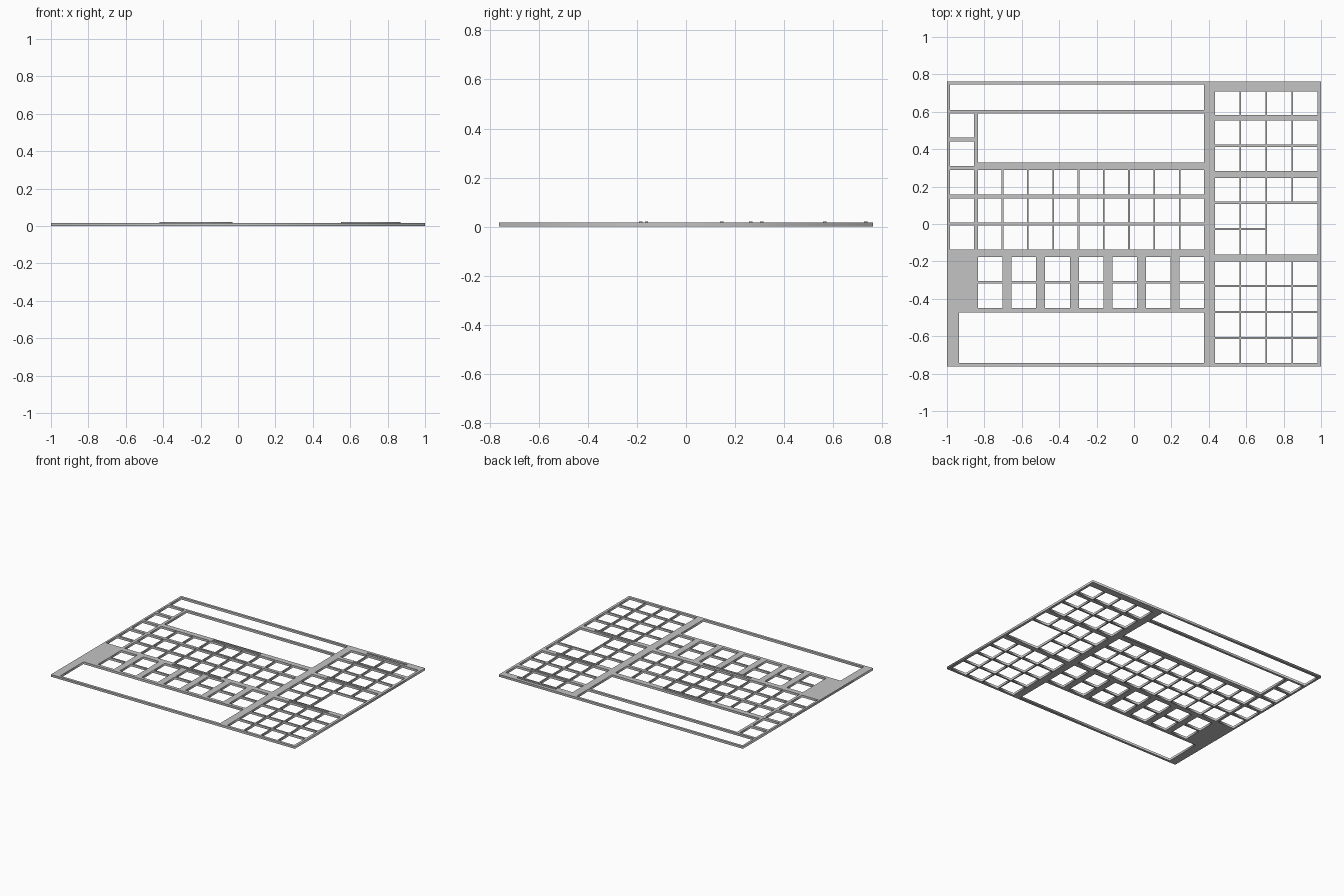
import bpy

THICK = 0.0165
BAR = 0.009

cube = bpy.data.objects.get("Cube")
if cube:
    bpy.data.objects.remove(cube, do_unlink=True)

grey = bpy.data.materials.new("matt grey")
grey.use_nodes = True
colour = (0.55, 0.55, 0.55, 1)
grey.diffuse_color = colour
grey.node_tree.nodes["Principled BSDF"].inputs["Base Color"].default_value = colour


def columns(x0, x1, count, gap):
    """Split a span into equal openings separated by bars."""
    w = (x1 - x0 - gap * (count - 1)) / count
    return [(x0 + i * (w + gap), x0 + i * (w + gap) + w) for i in range(count)]


# Openings as (x0, x1, y0, y1)
holes = []


def cut(cols, rows):
    holes.extend((*c, *r) for r in rows for c in cols)


side = (-0.985, -0.855)
main = (-0.834, 0.375)
right = (0.433, 0.981)

# Wide display openings and the bottom window
cut([(-0.985, 0.375)], [(0.61, 0.745)])
cut([main], [(0.33, 0.592)])
cut([(-0.936, 0.375)], [(-0.743, -0.473)])

# Narrow column on the left edge
key_rows = [(0.158, 0.29), (0.008, 0.137), (-0.137, -0.007)]
cut([side], [(0.463, 0.592), (0.311, 0.442)] + key_rows)

# Three rows of nine keys, then two rows of seven spaced keys
cut(columns(*main, 9, BAR), key_rows)
cut(columns(*main, 7, 0.048), [(-0.305, -0.177), (-0.449, -0.318)])

# Right-hand keypad of four columns
pad = columns(*right, 4, BAR)
cut(pad, [(0.583, 0.709), (0.425, 0.553), (0.283, 0.412), (0.119, 0.247)])
cut(pad[:2], [(-0.021, 0.107), (-0.163, -0.032)])
cut([(pad[2][0], right[1])], [(-0.163, 0.107)])
cut(pad, [(-0.326, -0.2), (-0.465, -0.338), (-0.604, -0.477), (-0.743, -0.615)])


def outline(curve, x0, x1, y0, y1):
    s = curve.splines.new("POLY")
    s.points.add(3)
    for p, (x, y) in zip(s.points, ((x0, y0), (x1, y0), (x1, y1), (x0, y1))):
        p.co = (x, y, 0, 1)
    s.use_cyclic_u = True


def plate(name, rects, z0, z1):
    """Filled flat plate; the first rectangle is the rim, the rest are holes."""
    curve = bpy.data.curves.new(name, "CURVE")
    curve.dimensions = "2D"
    curve.fill_mode = "BOTH"
    curve.extrude = (z1 - z0) / 2
    for r in rects:
        outline(curve, *r)
    curve.materials.append(grey)
    ob = bpy.data.objects.new(name, curve)
    ob.location.z = (z0 + z1) / 2
    bpy.context.collection.objects.link(ob)
    bpy.ops.object.select_all(action="DESELECT")
    ob.select_set(True)
    bpy.context.view_layer.objects.active = ob
    bpy.ops.object.convert(target="MESH")
    return bpy.context.object


# Panel with all its openings
plate("panel_frame", [(-1, 1, -0.762, 0.762)] + holes, 0, THICK)

# Plain raised marker strips on the wider bars
for span, ys in (((-0.42, -0.03), (0.308, 0.146, -0.161)),
                 ((0.55, 0.87), (0.732, 0.566, 0.264, -0.184))):
    for y in ys:
        plate("marker_strip", [(*span, y - 0.007, y + 0.007)], THICK - 0.002, 0.021)
